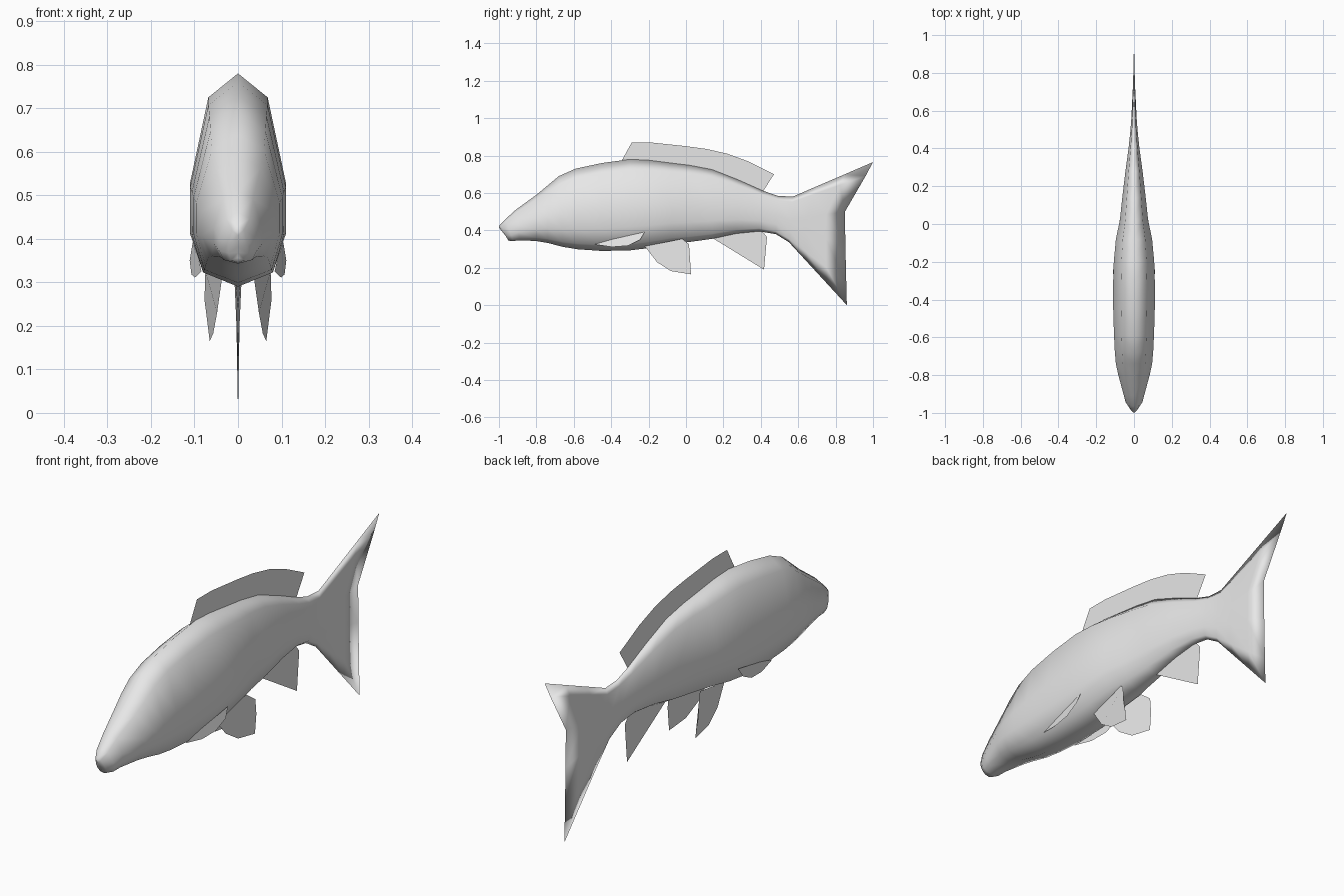
import bpy

cube = bpy.data.objects.get("Cube")
if cube:
    bpy.data.objects.remove(cube, do_unlink=True)

# Single plain grey
grey = bpy.data.materials.new("plain_grey")
grey.diffuse_color = (0.8, 0.8, 0.8, 1)
grey.use_nodes = True
for node in grey.node_tree.nodes:
    if node.type == 'BSDF_PRINCIPLED':
        node.inputs["Base Color"].default_value = (0.8, 0.8, 0.8, 1)


def make_object(name, verts, faces, smooth=False):
    mesh = bpy.data.meshes.new(name)
    mesh.from_pydata(verts, [], faces)
    mesh.update()
    mesh.materials.append(grey)
    for p in mesh.polygons:
        p.use_smooth = smooth
    obj = bpy.data.objects.new(name, mesh)
    bpy.context.scene.collection.objects.link(obj)
    return obj


def add_fin(name, points):
    """A fin is one thin sheet bounded by an outline."""
    return make_object(name, points, [list(range(len(points)))])


# Half cross-section from back ridge to belly: (width share, height share)
SECTION = [(0, 1), (.62, .887), (1, .485), (1, .258), (.73, .07), (0, 0)]

# Body stations: top y, top z, bottom y, bottom z, half width
STATIONS = [
    (-1.0, .415, -.95, .352, 0),
    (-.995, .43, -.95, .345, .022),
    (-.965, .46, -.925, .343, .044),
    (-.91, .51, -.89, .347, .056),
    (-.80, .59, -.80, .343, .083),
    (-.74, .64, -.74, .333, .096),
    (-.68, .69, -.66, .312, .102),
    (-.59, .73, -.58, .299, .106),
    (-.45, .76, -.45, .290, .110),
    (-.30, .78, -.30, .293, .110),
    (-.20, .775, -.20, .305, .107),
    (-.08, .76, -.08, .328, .096),
    (.02, .748, .02, .338, .075),
    (.14, .725, .14, .355, .062),
    (.28, .67, .27, .383, .046),
    (.41, .612, .39, .395, .029),
    (.49, .585, .48, .380, .020),
    (.57, .580, .55, .337, .014),
]
rows = [[(w * sx, yb + (yt - yb) * t, zb + (zt - zb) * t) for sx, t in SECTION]
        for yt, zt, yb, zb, w in STATIONS]

# Forked tail: blend the last station into the trailing edge
EDGE = [(1.0, .765), (.96, .69), (.85, .50), (.852, .33), (.857, .12), (.86, 0)]
last = rows[-1]
for f in (.3, .65, 1):
    rows.append([(p[0] * (1 - f), p[1] + (e[0] - p[1]) * f, p[2] + (e[1] - p[2]) * f)
                 for p, e in zip(last, EDGE)])

# Body and tail, mirrored across the middle
n = len(SECTION)
faces = [(i * n + j, i * n + j + 1, (i + 1) * n + j + 1, (i + 1) * n + j)
         for i in range(len(rows) - 1) for j in range(n - 1)]
body = make_object("body_and_tail", [v for r in rows for v in r], faces, True)
mirror = body.modifiers.new("mirror", 'MIRROR')
mirror.use_axis[0] = True

# Fins on the centre line
DORSAL = [(-.345, .77), (-.29, .87), (-.19, .87), (0, .85), (.11, .835), (.22, .81),
          (.33, .77), (.47, .70), (.41, .605), (.28, .65), (.14, .70), (-.1, .74)]
ANAL = [(.14, .36), (.417, .19), (.433, .364), (.40, .405), (.27, .40)]
add_fin("dorsal_fin", [(0, y, z) for y, z in DORSAL])
add_fin("anal_fin", [(0, y, z) for y, z in ANAL])

# Paired fins
PELVIC = [(.036, -.22, .315), (.048, -.155, .23), (.057, -.08, .182), (.065, .027, .165),
          (.077, .02, .26), (.075, .016, .326), (.055, -.02, .355)]
PECTORAL = [(.084, -.49, .325), (.099, -.395, .311), (.107, -.31, .318),
            (.111, -.245, .35), (.104, -.22, .392), (.090, -.395, .352)]
for side, s in (("left", 1), ("right", -1)):
    add_fin(side + "_pelvic_fin", [(s * x, y, z) for x, y, z in PELVIC])
    add_fin(side + "_pectoral_fin", [(s * x, y, z) for x, y, z in PECTORAL])
